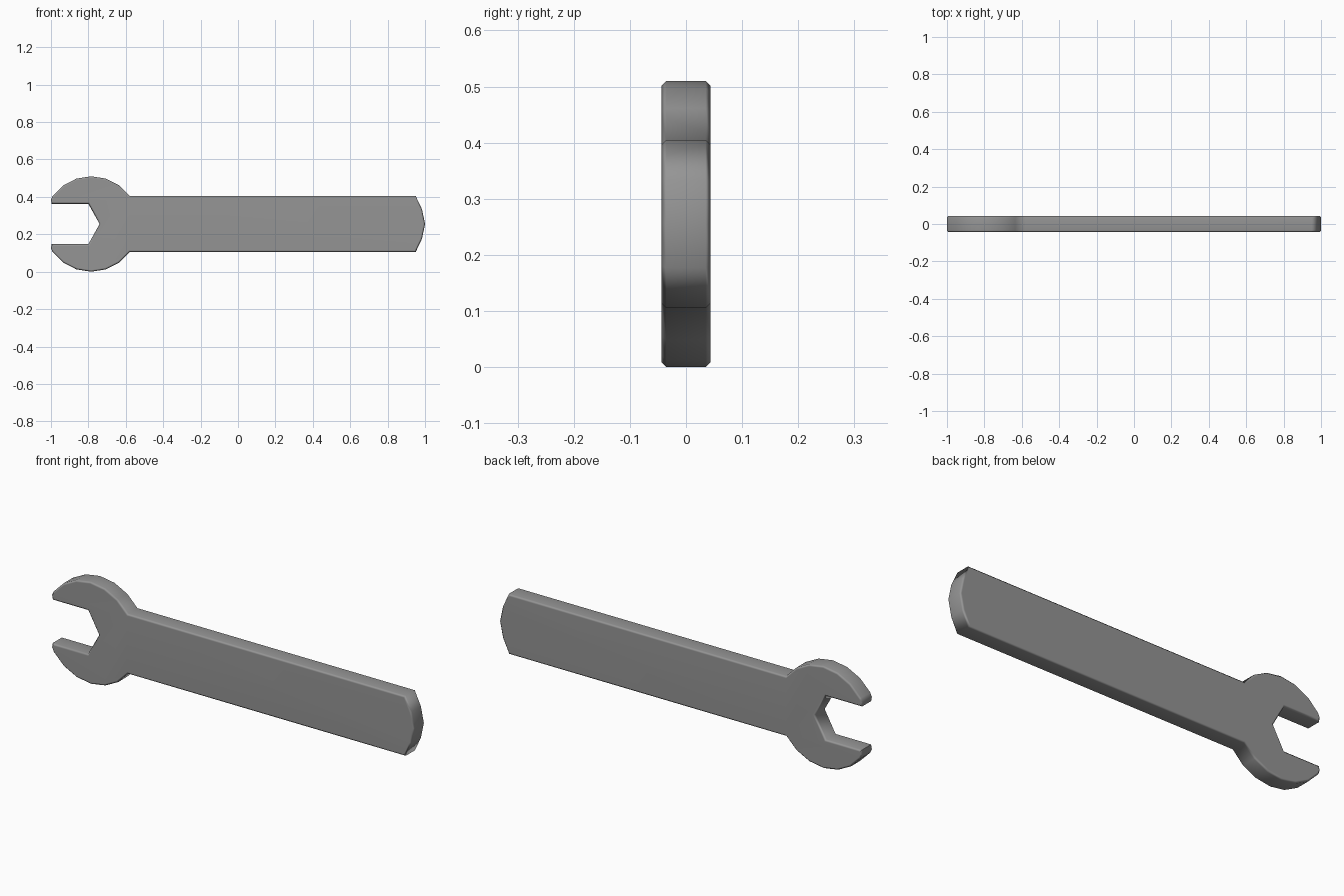
import bpy, bmesh, math

cube = bpy.data.objects.get("Cube")
if cube:
    bpy.data.objects.remove(cube, do_unlink=True)

CENTRE_Z, HEAD_X, HEAD_R, HALF_DEPTH = 0.255, -0.785, 0.255, 0.044

steel = bpy.data.materials.new("steel_grey")
steel.use_nodes = True
colour = (0.3, 0.3, 0.3, 1)
steel.diffuse_color = colour
steel.node_tree.nodes["Principled BSDF"].inputs["Base Color"].default_value = colour

# Upper half of the outline: rounded handle end, then head arc, then jaw slot
upper = [(0.984, 0.078), (0.95, 0.15)]
for step in range(-3, 4):
    a = math.radians(18 * step)
    upper.append((HEAD_X - HEAD_R * math.sin(a), HEAD_R * math.cos(a)))
upper += [(-1.0, 0.13), (-0.996, 0.108), (-0.80, 0.108)]
lower = [(x, -z) for x, z in reversed(upper)]
outline = [(1.0, 0)] + upper + [(-0.74, 0)] + lower

# Extrude the outline into a solid plate
bm = bmesh.new()
verts = [bm.verts.new((x, -HALF_DEPTH, z + CENTRE_Z)) for x, z in outline]
face = bm.faces.new(verts)
ext = bmesh.ops.extrude_face_region(bm, geom=[face])
moved = [v for v in ext["geom"] if isinstance(v, bmesh.types.BMVert)]
bmesh.ops.translate(bm, verts=moved, vec=(0, 2 * HALF_DEPTH, 0))
bmesh.ops.recalc_face_normals(bm, faces=bm.faces)

# Chamfer the rims of both flat sides
rim = [e for e in bm.edges if abs(e.verts[0].co.y - e.verts[1].co.y) < 1e-5]
bmesh.ops.bevel(bm, geom=rim, offset=0.009, segments=1, profile=0.5,
                affect="EDGES", clamp_overlap=True)
bmesh.ops.recalc_face_normals(bm, faces=bm.faces)

mesh = bpy.data.meshes.new("open_ended_spanner")
bm.to_mesh(mesh)
bm.free()
mesh.materials.append(steel)
spanner = bpy.data.objects.new("open_ended_spanner", mesh)
bpy.context.collection.objects.link(spanner)

# Soft shading that keeps the main corners sharp
bpy.ops.object.select_all(action="DESELECT")
spanner.select_set(True)
bpy.context.view_layer.objects.active = spanner
bpy.ops.object.shade_smooth_by_angle(angle=math.radians(50))
weighted = spanner.modifiers.new("flat_sides", "WEIGHTED_NORMAL")
weighted.keep_sharp = True
